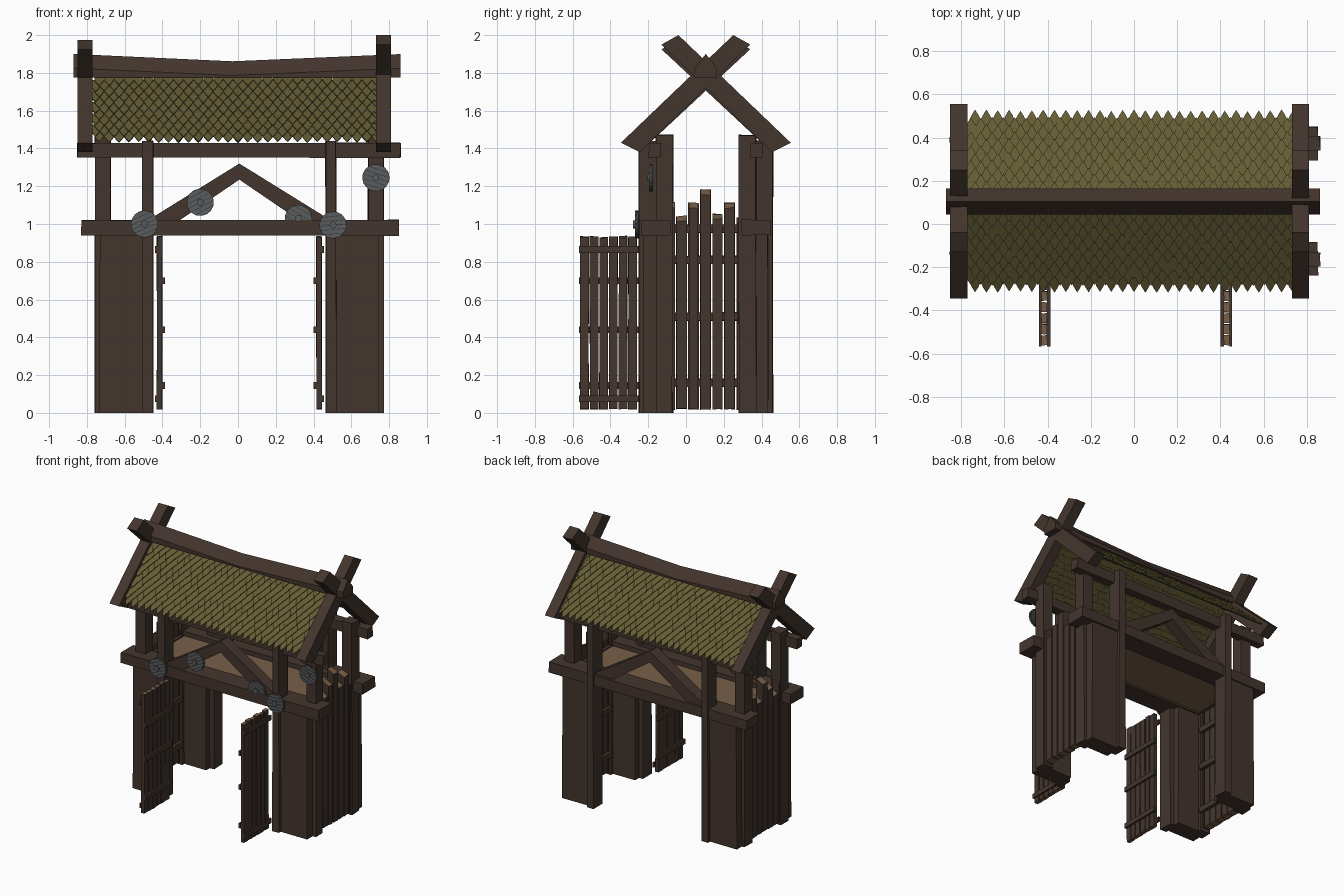
import bpy, bmesh, math, random
from mathutils import Vector

random.seed(4)
if "Cube" in bpy.data.objects:
    bpy.data.objects.remove(bpy.data.objects["Cube"], do_unlink=True)


def material(name, rgb):
    m = bpy.data.materials.new(name)
    m.use_nodes = True
    col = (*rgb, 1)
    m.diffuse_color = col
    node = next(n for n in m.node_tree.nodes if n.type == 'BSDF_PRINCIPLED')
    node.inputs["Base Color"].default_value = col
    node.inputs["Roughness"].default_value = 0.9
    return m


WOOD = material("dark_wood", (0.057, 0.036, 0.027))
CUT = material("cut_wood", (0.19, 0.115, 0.065))
MOSS = material("mossy_shingle", (0.124, 0.107, 0.035))
GREY = material("shield_grey", (0.1, 0.106, 0.109))
IRON = material("dark_iron", (0.042, 0.044, 0.045))
CX, CY = 0.007, 0.105          # centre lines of the building


def prism(bm, poly, place, steps, mat=0):
    """Sweep a 2D polygon through the given steps; place maps (u, v, w) to space."""
    rings = [[bm.verts.new(place(u, v, w)) for u, v in poly] for w in steps]
    n = len(poly)
    faces = [bm.faces.new(rings[0]), bm.faces.new(rings[-1])]
    for a, b in zip(rings, rings[1:]):
        for i in range(n):
            j = (i + 1) % n
            faces.append(bm.faces.new((a[i], a[j], b[j], b[i])))
    for f in faces:
        f.material_index = mat


def box(bm, x, y, z, jitter=0.0):
    r = lambda: random.uniform(-jitter, jitter)
    poly = [(x[0], y[0]), (x[1], y[0]), (x[1], y[1]), (x[0], y[1])]
    prism(bm, poly, lambda u, v, w: (u + r(), v + r(), w + (r() if w > 0.01 else 0)), z)


def finish(bm, name, mats, cut_ends=False):
    bmesh.ops.recalc_face_normals(bm, faces=bm.faces)
    if cut_ends:
        for f in bm.faces:
            f.material_index = 1 if abs(f.normal.z) > 0.6 else 0
    me = bpy.data.meshes.new(name)
    bm.to_mesh(me)
    bm.free()
    for m in mats:
        me.materials.append(m)
    ob = bpy.data.objects.new(name, me)
    bpy.context.collection.objects.link(ob)


def span(c, s, a, b):
    """Mirrored interval around centre c on side s."""
    return sorted((c + s * a, c + s * b))


# Four pillars, each with a wall panel, an outer post and an inner post
for sx, sn in ((-1, "right"), (1, "left")):
    for sy, yn in ((-1, "front"), (1, "back")):
        bm = bmesh.new()
        box(bm, span(CX, sx, 0.49, 0.74), span(CY, sy, 0.2, 0.33), (0.0, 0.95), 0.003)
        finish(bm, f"{yn}_{sn}_pillar_panel", [WOOD])
        bm = bmesh.new()
        box(bm, span(CX, sx, 0.68, 0.763), span(CY, sy, 0.175, 0.265), (0.0, 1.47), 0.004)
        finish(bm, f"{yn}_{sn}_outer_post", [WOOD])
        bm = bmesh.new()
        box(bm, span(CX, sx, 0.457, 0.512), span(CY, sy, 0.245, 0.355), (0.0, 1.44), 0.003)
        finish(bm, f"{yn}_{sn}_inner_post", [WOOD])

# Cross beams, roof purlins and the braced truss on the front and back
for sy, yn in ((-1, "front"), (1, "back")):
    bm = bmesh.new()
    box(bm, (-0.83, 0.85), span(CY, sy, 0.19, 0.343), (0.94, 1.02), 0.003)
    finish(bm, f"{yn}_cross_beam", [WOOD])
    bm = bmesh.new()
    box(bm, (-0.85, 0.86), span(CY, sy, 0.235, 0.3), (1.352, 1.428), 0.003)
    finish(bm, f"{yn}_purlin", [WOOD])
    bm = bmesh.new()
    for s in (-1, 1):
        brace = [(0, 1.32), (0, 1.235), (s * 0.33, 1.01), (s * 0.5, 1.01)]
        prism(bm, brace, lambda u, v, w: (u + CX, w, v), span(CY, sy, 0.235, 0.325))
    finish(bm, f"{yn}_truss", [WOOD])

# Walkway floor
bm = bmesh.new()
box(bm, (-0.68, 0.69), (-0.1, 0.31), (0.955, 0.987))
finish(bm, "walkway_floor", [CUT])

# Stake fences closing the two sides, with tops cut at a slant
heights = (1.1, 1.03, 1.1, 1.17, 1.04, 1.1, 1.02)
for sx, sn in ((-1, "right"), (1, "left")):
    bm = bmesh.new()
    for k, h in enumerate(heights):
        yc = -0.087 + k * 0.0635
        r = random.uniform(0.024, 0.03)
        inner, outer = CX + sx * 0.695, CX + sx * 0.752
        stake = [(inner, 0.02), (outer, 0.02), (outer, h - 0.015), (inner, h + 0.012)]
        prism(bm, stake, lambda u, v, w: (u, w, v + random.uniform(-0.004, 0.004)), (yc - r, yc + r))
    finish(bm, f"{sn}_fence_stakes", [WOOD, CUT], True)
    bm = bmesh.new()
    for z in (0.16, 0.51, 0.81, 0.975):
        box(bm, span(CX, sx, 0.67, 0.7), (-0.08, 0.29), (z - 0.021, z + 0.021), 0.002)
    finish(bm, f"{sn}_fence_rails", [WOOD])

# Open doors: planks with rails on both faces
for sx, sn in ((-1, "right"), (1, "left")):
    bm = bmesh.new()
    for k in range(6):
        y0 = -0.56 + k * 0.051
        box(bm, span(CX, sx, 0.408, 0.436), (y0, y0 + 0.045),
            (0.02, 0.932 + random.uniform(-0.006, 0.006)), 0.002)
    finish(bm, f"{sn}_door_planks", [WOOD, CUT], True)
    bm = bmesh.new()
    for z in (0.145, 0.44, 0.7):
        box(bm, span(CX, sx, 0.393, 0.41), (-0.566, -0.24), (z - 0.018, z + 0.018))
    for z in (0.075, 0.865):
        box(bm, span(CX, sx, 0.434, 0.447), (-0.566, -0.24), (z - 0.018, z + 0.018))
    finish(bm, f"{sn}_door_rails", [WOOD])

# Crossed gable boards at both ends
for name, x, top in (("right", (-0.85, -0.77), -0.025), ("left", (0.73, 0.81), 0.0)):
    for s, part in ((1, "a"), (-1, "b")):
        bm = bmesh.new()
        board = [(-0.45, 1.43), (-0.35, 1.38), (0.235, 1.95 + top), (0.145, 2.0 + top)]
        prism(bm, board, lambda u, v, w: (w, CY + s * u, v), x)
        finish(bm, f"{name}_gable_board_{part}", [WOOD])

# Sagging ridge beam
bm = bmesh.new()
ridge = [(-0.06, 1.775), (0.06, 1.775), (0.06, 1.825), (0, 1.9), (-0.06, 1.825)]


def sag(u, v, w):
    drop = 0.04 * (1 - abs(w) / 0.87) if v > 1.8 else 0
    return (w, CY + u, v - drop)


prism(bm, ridge, sag, (-0.87, -0.03, 0.86))
finish(bm, "ridge_beam", [WOOD])

# Roof slopes of overlapping pointed shingles
COLS, ROWS, PITCH = 29, 11, 0.0525
shingle = [(-0.49, 0), (0.49, 0), (0.49, 0.052), (0.27, 0.08), (0, 0.106), (-0.27, 0.08), (-0.49, 0.052)]
down = Vector((0, 0.405, -0.37)).normalized()
for s, side in ((-1, "front"), (1, "back")):
    bm = bmesh.new()
    slope = Vector((0, s * down.y, down.z))
    up = Vector((0, -s * down.z, down.y))
    for row in range(ROWS):
        for col in range(COLS + row % 2):
            x = -0.735 + (col - 0.5 * (row % 2)) * PITCH
            x = min(max(x, -0.755), 0.735)
            start = row * 0.0445 + random.uniform(-0.005, 0.005)
            lift = random.uniform(0.16, 0.19)
            base = Vector((x, CY, 1.792)) + slope * start
            prism(bm, shingle,
                  lambda u, v, w: base + Vector((u * 0.053, 0, 0)) + slope * v + up * (w + v * lift),
                  (-0.003, 0.003))
    finish(bm, f"{side}_roof_shingles", [MOSS])

# Round plank shields hung on the front
R = 0.072
disc = [(math.cos(a), math.sin(a)) for a in (i * math.pi / 8 for i in range(16))]
for k, (x, y, z) in enumerate(((-0.495, -0.256, 1.0), (-0.2, -0.222, 1.115), (0.32, -0.222, 1.03),
                               (0.503, -0.256, 0.995), (0.73, -0.18, 1.245))):
    bm = bmesh.new()
    ang = random.uniform(-0.6, 0.6)

    def hang(u, v, w):
        return (x + u * math.cos(ang) - v * math.sin(ang), y - w,
                z + u * math.sin(ang) + v * math.cos(ang))

    prism(bm, [(u * R, v * R) for u, v in disc], hang, (-0.004, 0.01), 1)
    for i in range(6):
        v0, v1 = (-0.95 + i * 0.32) * R, (-0.68 + i * 0.32) * R
        h0, h1 = (math.sqrt(R * R - v * v) for v in (v0, v1))
        prism(bm, [(-h0, v0), (h0, v0), (h1, v1), (-h1, v1)], hang, (0.008, 0.015), 0)
    prism(bm, [(u * 0.018, v * 0.018) for u, v in disc], hang, (0.01, 0.024), 0)
    finish(bm, f"shield_{k + 1}", [GREY, IRON])
